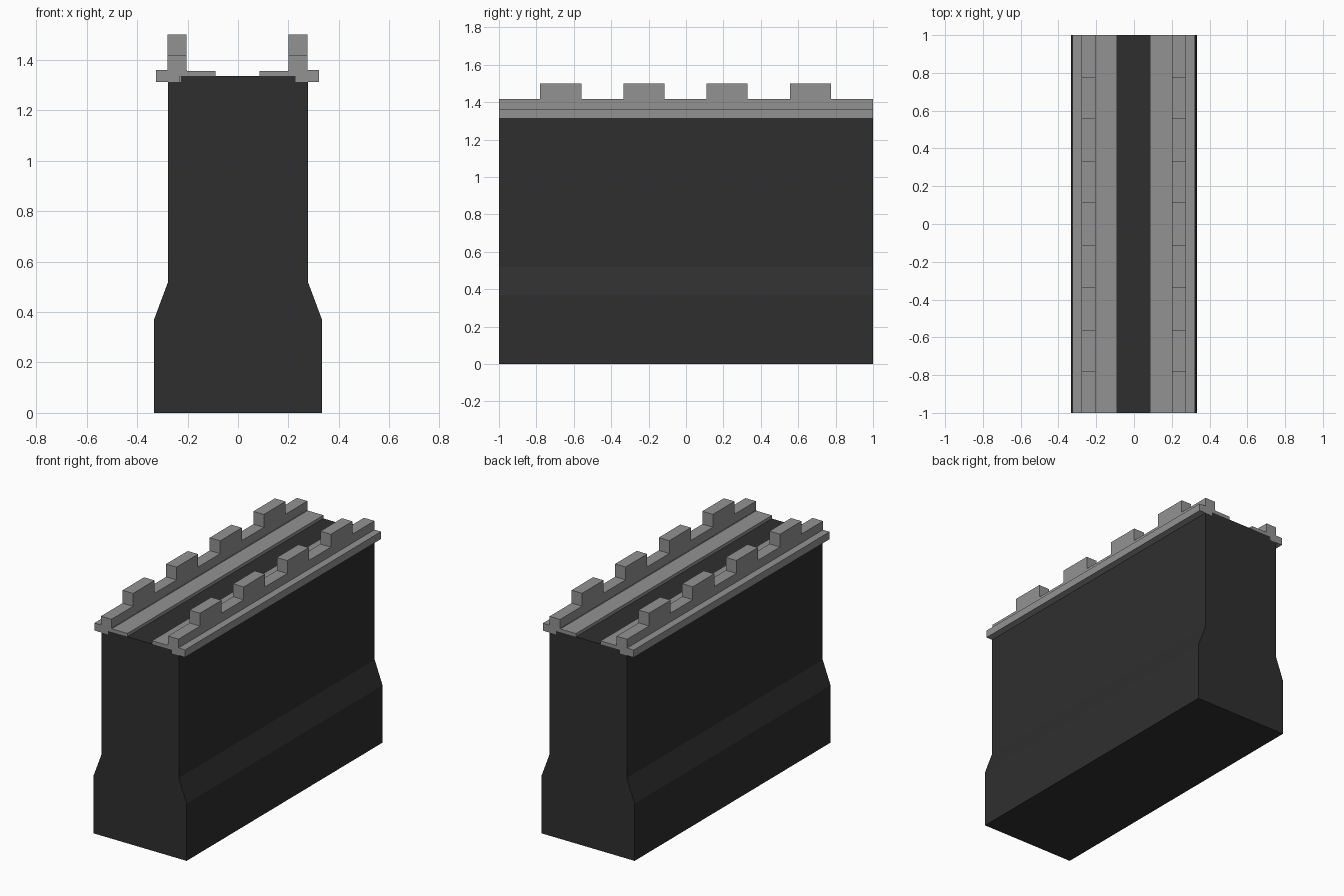
import bpy, bmesh
from mathutils import Vector

cube = bpy.data.objects.get("Cube")
if cube:
    bpy.data.objects.remove(cube, do_unlink=True)


def make_material(name, value):
    mat = bpy.data.materials.new(name)
    mat.use_nodes = True
    colour = (value, value, value, 1)
    mat.diffuse_color = colour
    mat.node_tree.nodes["Principled BSDF"].inputs["Base Color"].default_value = colour
    return mat


dark = make_material("dark stone", 0.028)
grey = make_material("grey stone", 0.29)


def extrude_profile(name, points, direction, mat):
    """Build a flat-sided solid from a closed outline swept along a direction."""
    bm = bmesh.new()
    face = bm.faces.new([bm.verts.new(p) for p in points])
    swept = bmesh.ops.extrude_face_region(bm, geom=[face])["geom"]
    verts = [v for v in swept if isinstance(v, bmesh.types.BMVert)]
    bmesh.ops.translate(bm, verts=verts, vec=Vector(direction))
    bmesh.ops.recalc_face_normals(bm, faces=bm.faces)
    mesh = bpy.data.meshes.new(name)
    bm.to_mesh(mesh)
    bm.free()
    mesh.materials.append(mat)
    obj = bpy.data.objects.new(name, mesh)
    bpy.context.collection.objects.link(obj)
    return obj


# Wall body with a flared foot and a rebate under each ledge
half = [(0.333, 0), (0.333, 0.37), (0.277, 0.52), (0.277, 1.312),
        (0.228, 1.312), (0.228, 1.335)]
outline = half + [(-x, z) for x, z in reversed(half)]
extrude_profile("wall_body", [(x, -1, z) for x, z in outline], (0, 2, 0), dark)

# Crenellated outline of a parapet
base, low, high = 1.36, 1.417, 1.5
crenels = [(-1, base), (-1, low)]
for i in range(4):
    start = -0.78 + i * 0.445
    end = start + 0.22
    crenels += [(start, low), (start, high), (end, high), (end, low)]
crenels += [(1, low), (1, base)]

# Ledge, walkway and parapet along both sides
for side, label in ((1, "left"), (-1, "right")):
    ledge = [(0.2, 1.335), (0.228, 1.335), (0.228, 1.312), (0.324, 1.312),
             (0.324, base), (0.2, base)]
    walkway = [(0.088, 1.335), (0.2, 1.335), (0.2, 1.356), (0.088, 1.356)]
    for name, shape in (("ledge", ledge), ("walkway", walkway)):
        extrude_profile(f"{label}_{name}",
                        [(side * x - 0.002, -1, z) for x, z in shape],
                        (0, 2, 0), grey)
    extrude_profile(f"{label}_parapet",
                    [(side * 0.202 - 0.002, y, z) for y, z in crenels],
                    (side * 0.075, 0, 0), grey)
